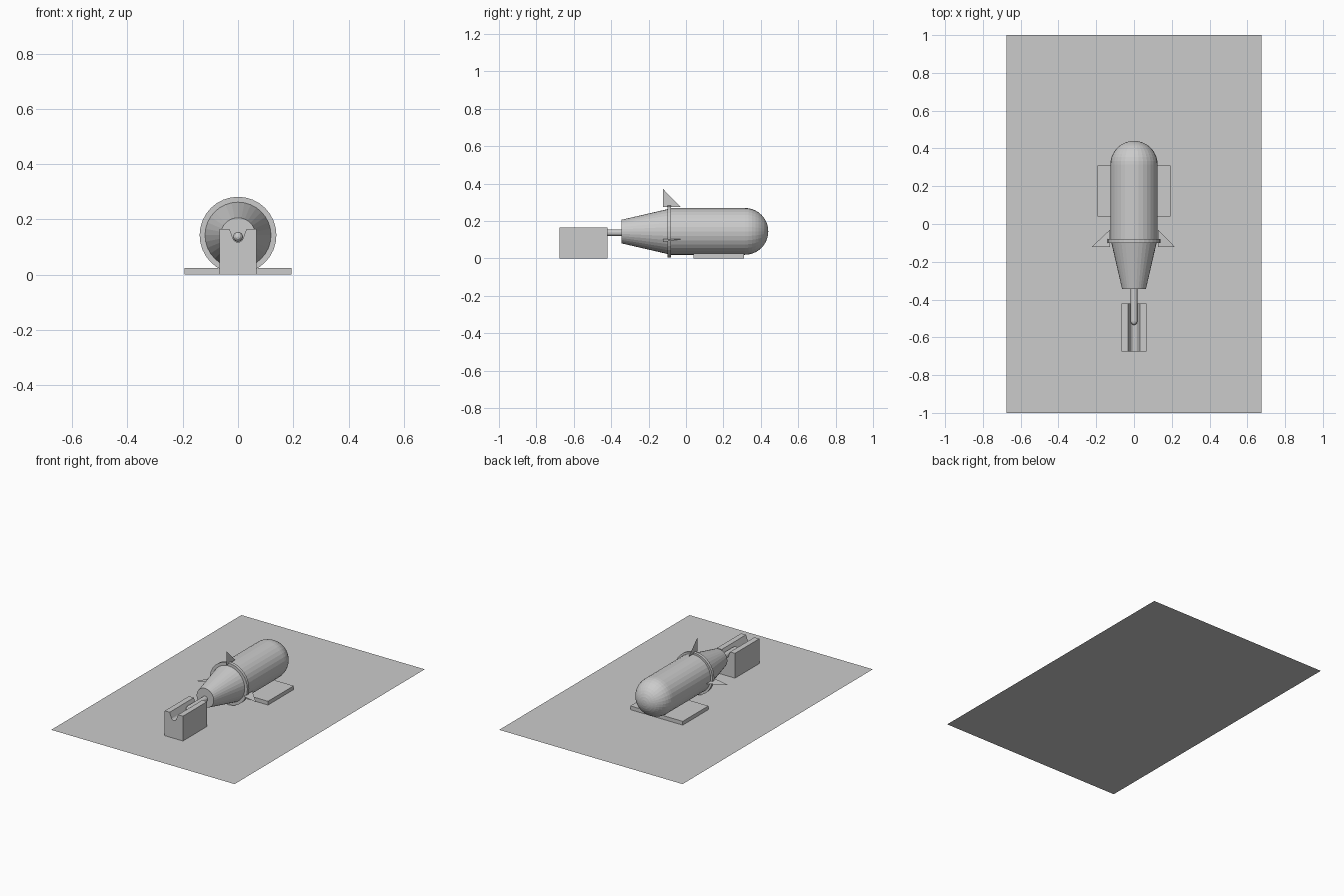
import bpy, bmesh
from math import sin, cos, pi, radians

if "Cube" in bpy.data.objects:
    bpy.data.objects.remove(bpy.data.objects["Cube"])


def make_object(name, verts, faces):
    mesh = bpy.data.meshes.new(name)
    mesh.from_pydata(verts, [], faces)
    bm = bmesh.new()
    bm.from_mesh(mesh)
    bmesh.ops.remove_doubles(bm, verts=bm.verts, dist=1e-5)
    bmesh.ops.recalc_face_normals(bm, faces=bm.faces)
    bm.to_mesh(mesh)
    bm.free()
    obj = bpy.data.objects.new(name, mesh)
    bpy.context.collection.objects.link(obj)
    return obj


def lathe(name, profile, z, sides=32):
    """Revolve (radius, y) points around a y-parallel axis at height z."""
    verts, faces = [], []
    for r, y in profile:
        for i in range(sides):
            a = 2 * pi * i / sides
            verts.append((r * cos(a), y, z + r * sin(a)))
    for k in range(len(profile) - 1):
        for i in range(sides):
            j = (i + 1) % sides
            faces.append((k * sides + i, k * sides + j,
                          (k + 1) * sides + j, (k + 1) * sides + i))
    bm = bmesh.new()
    vs = [bm.verts.new(v) for v in verts]
    for f in faces:
        bm.faces.new([vs[i] for i in f])
    bmesh.ops.remove_doubles(bm, verts=bm.verts, dist=1e-5)
    bmesh.ops.recalc_face_normals(bm, faces=bm.faces)
    mesh = bpy.data.meshes.new(name)
    bm.to_mesh(mesh)
    bm.free()
    obj = bpy.data.objects.new(name, mesh)
    bpy.context.collection.objects.link(obj)
    return obj


def extrude_y(name, outline, y0, y1):
    """Prism from an (x, z) outline."""
    n = len(outline)
    verts = [(x, y, z) for y in (y0, y1) for x, z in outline]
    faces = [tuple(range(n)), tuple(range(2 * n - 1, n - 1, -1))]
    faces += [(i, (i + 1) % n, n + (i + 1) % n, n + i) for i in range(n)]
    return make_object(name, verts, faces)


AXIS = 0.144

# Flat sheet under everything
make_object("base_sheet", [(-0.675, -1, 0), (0.675, -1, 0), (0.675, 1, 0), (-0.675, 1, 0)],
            [(0, 1, 2, 3)])

# Main shell: straight barrel with a domed end
dome = [(0.125 * cos(radians(a)), 0.315 + 0.125 * sin(radians(a))) for a in range(0, 90, 9)]
lathe("barrel", [(0, -0.09), (0.125, -0.09)] + dome + [(0, 0.44)], AXIS)

# Tapered tail and joining flange
lathe("tail_cone", [(0, -0.345), (0.063, -0.345), (0.123, -0.085), (0, -0.085)], AXIS - 0.001)
lathe("flange", [(0, -0.1), (0.139, -0.1), (0.139, -0.08), (0, -0.08)], AXIS - 0.001)

# Thin tube with rounded tip resting in the stand
lathe("tail_tube", [(0, -0.535), (0.008, -0.533), (0.015, -0.526), (0.018, -0.515),
                    (0.018, -0.33), (0, -0.33)], 0.137, 16)

# Three thin triangular fins
fins = {
    "top_fin": ((0, 0.275), (0, 0.37)),
    "right_fin": ((0.127, 0.102), (0.217, 0.087)),
    "left_fin": ((-0.127, 0.127), (-0.225, 0.11)),
}
for name, ((xi, zi), (xo, zo)) in fins.items():
    make_object(name, [(xi, -0.122, zi), (xi, -0.03, zi), (xo, -0.122, zo)], [(0, 1, 2)])

# Support plate below the barrel
extrude_y("support_plate", [(-0.193, 0), (0.193, 0), (0.193, 0.025), (-0.193, 0.025)], 0.04, 0.31)

# Stand block with a round-bottomed groove along its top
groove = [(0.019 * cos(radians(a)), 0.137 + 0.019 * sin(radians(a)))
          for a in range(-10, -171, -20)]
extrude_y("grooved_stand",
          [(-0.067, 0), (0.067, 0), (0.067, 0.165), (0.031, 0.165)] + groove
          + [(-0.031, 0.165), (-0.067, 0.165)], -0.675, -0.42)
